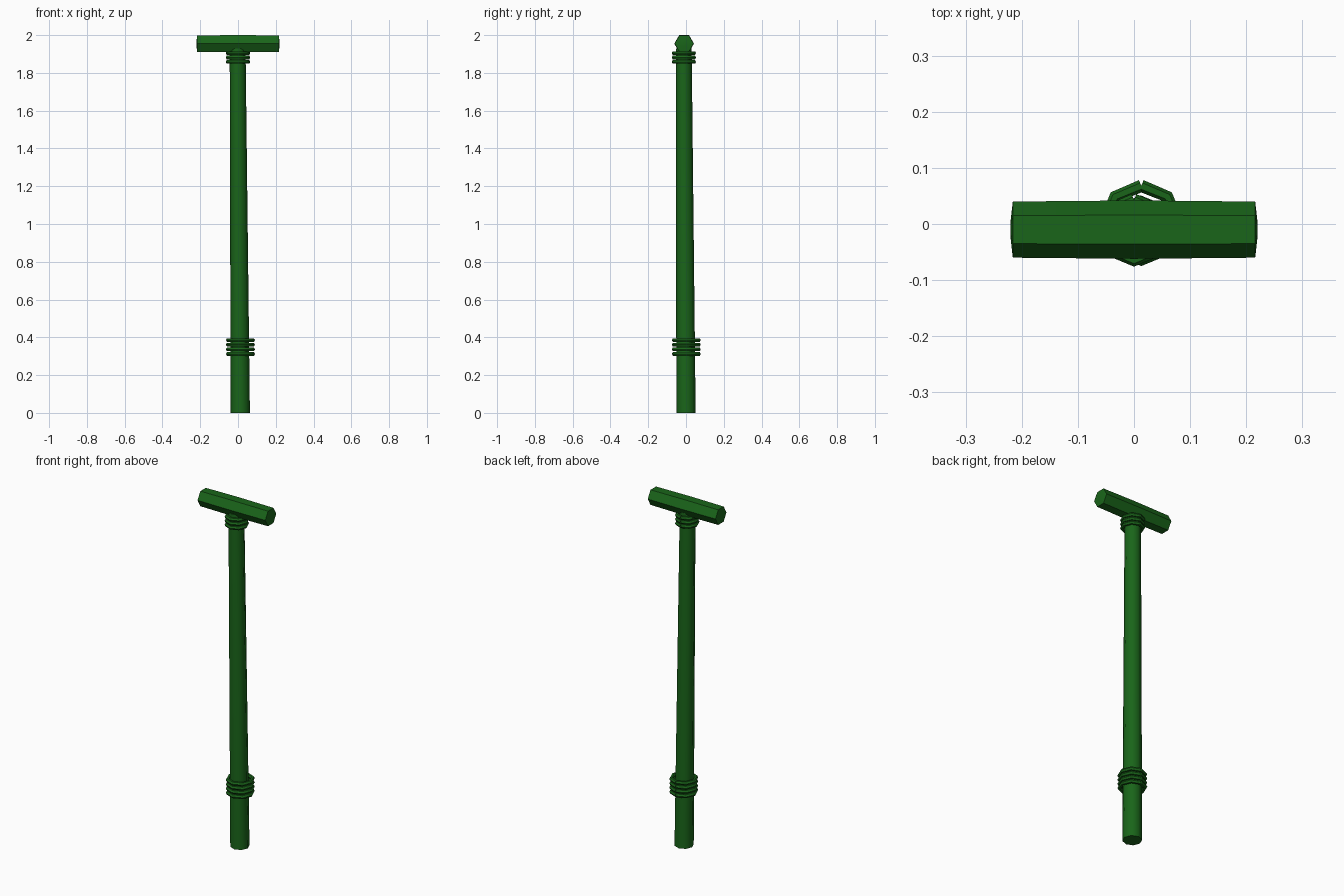
import bpy, bmesh, math
from mathutils import Vector

if "Cube" in bpy.data.objects:
    bpy.data.objects.remove(bpy.data.objects["Cube"])

green = bpy.data.materials.new("green")
green.diffuse_color = (0.01, 0.13, 0.01, 1)
green.use_nodes = True
green.node_tree.nodes["Principled BSDF"].inputs["Base Color"].default_value = green.diffuse_color


def loft(name, loops, smooth=True):
    """Skin a list of equal-length loops and cap both ends."""
    bm = bmesh.new()
    rows = [[bm.verts.new(p) for p in loop] for loop in loops]
    n = len(rows[0])
    for a, b in zip(rows, rows[1:]):
        for i in range(n):
            bm.faces.new((a[i], a[(i + 1) % n], b[(i + 1) % n], b[i]))
    bm.faces.new(rows[0][::-1])
    bm.faces.new(rows[-1])
    bmesh.ops.recalc_face_normals(bm, faces=bm.faces)
    mesh = bpy.data.meshes.new(name)
    bm.to_mesh(mesh)
    bm.free()
    mesh.materials.append(green)
    ob = bpy.data.objects.new(name, mesh)
    bpy.context.collection.objects.link(ob)
    if smooth:
        bpy.context.view_layer.objects.active = ob
        ob.select_set(True)
        bpy.ops.object.shade_smooth_by_angle(angle=math.radians(50))
        ob.select_set(False)
    return ob


def ring(n, r, at, phase=0.0):
    return [(at[0] + r * math.cos(phase + math.tau * i / n),
             at[1] + r * math.sin(phase + math.tau * i / n), at[2]) for i in range(n)]


# leaning, tapered shaft
loft("shaft", [ring(8, 0.051, (0.012, 0.0, 0.0)),
               ring(8, 0.042, (-0.002, -0.012, 1.93))])

# cross head with slightly domed ends
def head_loop(x, r):
    return [(x, -0.01 + r * math.cos(math.tau * i / 6),
             1.955 + r * math.sin(math.tau * i / 6)) for i in range(6)]

loft("cross_head", [head_loop(x, r) for x, r in
                    ((-0.22, 0.015), (-0.216, 0.05), (0, 0.052), (0.216, 0.05), (0.22, 0.015))])


# rope bindings: octagonal wraps, open where the ends meet at the back
def wrap(name, centre, radius, tube=0.011):
    c = Vector(centre)
    loops = []
    for k in range(9):
        a = math.pi / 2 + math.tau * k / 8
        out = Vector((math.cos(a), math.sin(a), 0))
        p = c + out * radius
        if k in (0, 8):  # square-cut ends
            b = a + (math.pi / 8 if k == 0 else -math.pi / 8)
            out = Vector((math.cos(b), math.sin(b), 0))
        loops.append([p + tube * (out * math.cos(t) + Vector((0, 0, math.sin(t))))
                      for t in (math.tau * j / 6 for j in range(6))])
    loft(name, loops)


for i in range(4):
    wrap(f"lower_binding_{i + 1}", (0.013, 0.002, 0.312 + 0.0245 * i), 0.066)
for i in range(3):
    wrap(f"upper_binding_{i + 1}", (0.0, -0.011, 1.858 + 0.0235 * i), 0.054)
